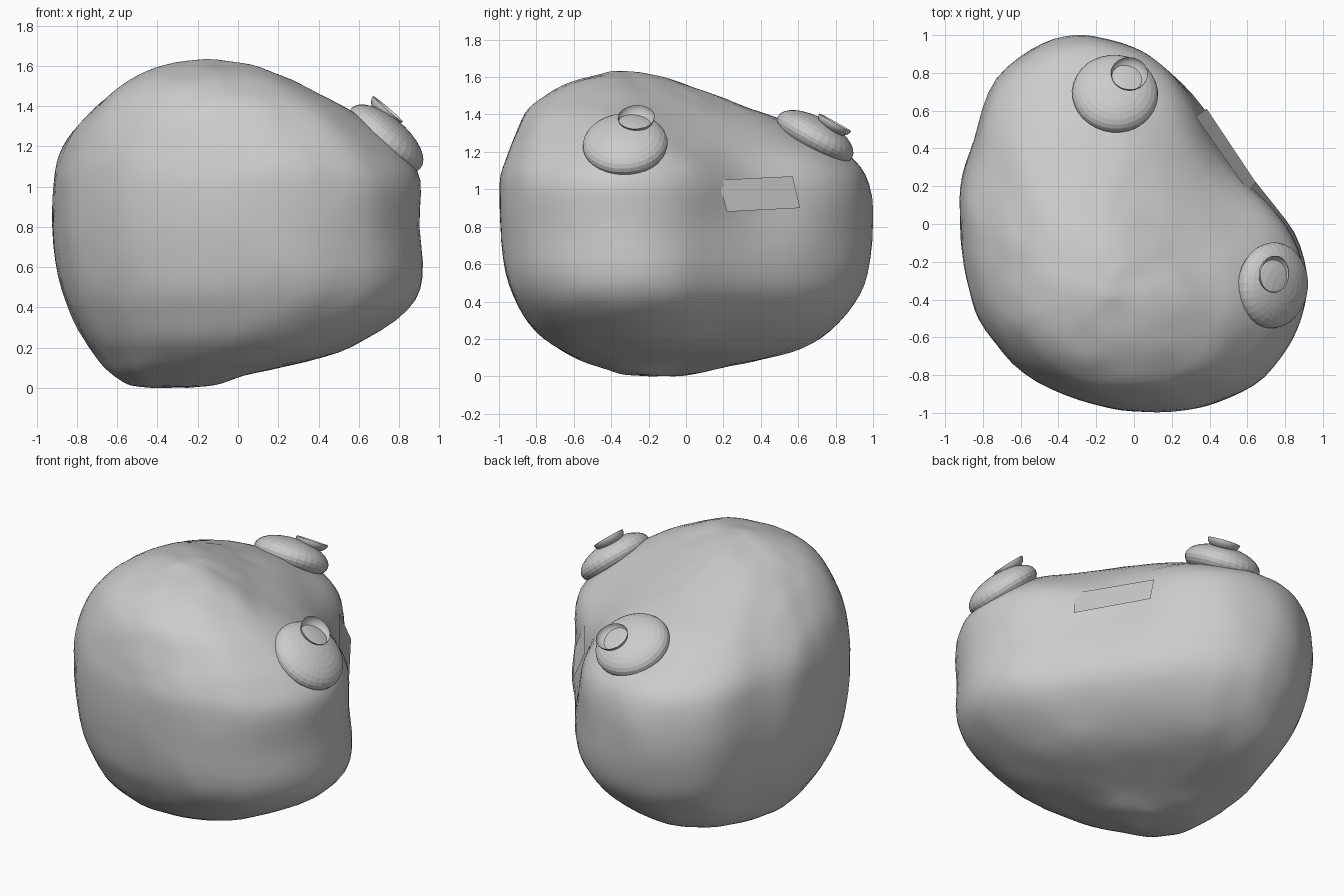
import bpy, bmesh, math
from mathutils import Vector, noise

if "Cube" in bpy.data.objects:
    bpy.data.objects.remove(bpy.data.objects["Cube"])

# outline of the stone seen from above (counter-clockwise)
OUTLINE = [(-.26, 1), (-.48, .96), (-.73, .77), (-.85, .45), (-.92, .19), (-.92, -.08),
           (-.88, -.34), (-.79, -.56), (-.58, -.79), (-.29, -.93), (0, -.99), (.24, -.99),
           (.46, -.94), (.70, -.81), (.87, -.56), (.92, -.32), (.85, -.05), (.63, .24),
           (.37, .62), (.14, .86), (-.05, .96)]
# z, x min, x max, y min, y max of each level
LEVELS = [(0, -.42, -.25, -.20, -.05), (.01, -.53, -.15, -.32, .02), (.04, -.59, -.03, -.43, .16),
          (.09, -.65, .16, -.57, .42), (.15, -.70, .43, -.69, .62), (.24, -.76, .63, -.81, .77),
          (.39, -.84, .85, -.91, .90), (.55, -.89, .92, -.97, .97), (.80, -.92, .90, -1, 1),
          (1.03, -.91, .91, -1, .98), (1.16, -.88, .83, -.97, .90), (1.27, -.82, .71, -.93, .71),
          (1.38, -.72, .55, -.88, .50), (1.46, -.63, .41, -.81, .27), (1.53, -.54, .27, -.71, .10),
          (1.59, -.41, .11, -.56, -.08), (1.62, -.26, -.02, -.44, -.20), (1.63, -.16, -.10, -.38, -.31)]


def smooth_curve(pts, steps, closed):
    """Catmull-Rom interpolation of tuples of any length."""
    n = len(pts)
    get = (lambda i: pts[i % n]) if closed else (lambda i: pts[max(0, min(n - 1, i))])
    out = []
    for i in range(n if closed else n - 1):
        a, b, c, d = (get(i + k) for k in (-1, 0, 1, 2))
        for s in range(steps):
            t = s / steps
            out.append(tuple(.5 * (2 * q + (r - p) * t + (2 * p - 5 * q + 4 * r - u) * t * t
                                   + (3 * q - p - 3 * r + u) * t ** 3)
                             for p, q, r, u in zip(a, b, c, d)))
    return out if closed else out + [pts[-1]]


def finish(name, bm, smooth=True):
    me = bpy.data.meshes.new(name)
    bm.to_mesh(me)
    bm.free()
    for p in me.polygons:
        p.use_smooth = smooth
    ob = bpy.data.objects.new(name, me)
    bpy.context.collection.objects.link(ob)
    return ob


# stone body: the outline fitted to each level, with a shallow dent and fine lumps
bm = bmesh.new()
rings = []
outline = smooth_curve(OUTLINE, 4, True)
dent_at, dent_dir = Vector((.48, .41, 1.08)), Vector((-.8, -.58, -.1))
for z, x0, x1, y0, y1 in smooth_curve(LEVELS, 3, False):
    ring = []
    for u, v in outline:
        p = Vector(((x0 + x1) / 2 + u / .92 * (x1 - x0) / 2, (y0 + y1) / 2 + v * (y1 - y0) / 2, z))
        p += dent_dir * .085 * math.exp(-((p - dent_at).length / .27) ** 2)
        out = (p - Vector((-.05, -.1, .8))).normalized()
        p += out * (.006 * noise.noise(p * 4) + .009 * noise.noise(p * 7.5))
        p.z = max(0, p.z)
        ring.append(bm.verts.new(p))
    rings.append(ring)
n = len(outline)
for a, b in zip(rings, rings[1:]):
    for i in range(n):
        j = (i + 1) % n
        bm.faces.new((a[i], a[j], b[j], b[i]))
bm.faces.new(rings[0][::-1])
bm.faces.new(rings[-1])
for _ in range(2):
    bmesh.ops.smooth_vert(bm, verts=bm.verts, factor=.4, use_axis_x=True, use_axis_y=True, use_axis_z=True)
finish("stone_body", bm)


def flat_ball(name, centre, normal, radius, half_height, bowl=False):
    """Flattened sphere facing along normal; a bowl keeps only the lower half."""
    bm = bmesh.new()
    bmesh.ops.create_uvsphere(bm, u_segments=32, v_segments=16, radius=1)
    if bowl:
        bmesh.ops.delete(bm, geom=[v for v in bm.verts if v.co.z > .01], context='VERTS')
    bmesh.ops.scale(bm, vec=(radius, radius, half_height), verts=bm.verts)
    ob = finish(name, bm, bowl)
    ob.rotation_euler = Vector(normal).to_track_quat('Z', 'Y').to_euler()
    ob.location = centre


# eyes and their pupils
EYES = [("right", (.735, -.325, 1.24), (.65, -.06, .76), (.735, -.265, 1.375)),
        ("back", (-.10, .69, 1.28), (.04, .48, .87), (-.025, .79, 1.345))]
for side, centre, normal, pupil in EYES:
    flat_ball(side + "_eye", centre, normal, .228, .105)
    # the pupil is a shallow open dish sunk into the eye
    flat_ball(side + "_pupil", Vector(pupil) + .015 * Vector(normal), normal, .098, .06, bowl=True)

# mouth: one flat panel
bm = bmesh.new()
bm.faces.new([bm.verts.new(c) for c in
              ((.645, .22, .88), (.385, .61, .90), (.325, .57, 1.07), (.605, .17, 1.05))])
finish("mouth", bm, False)
